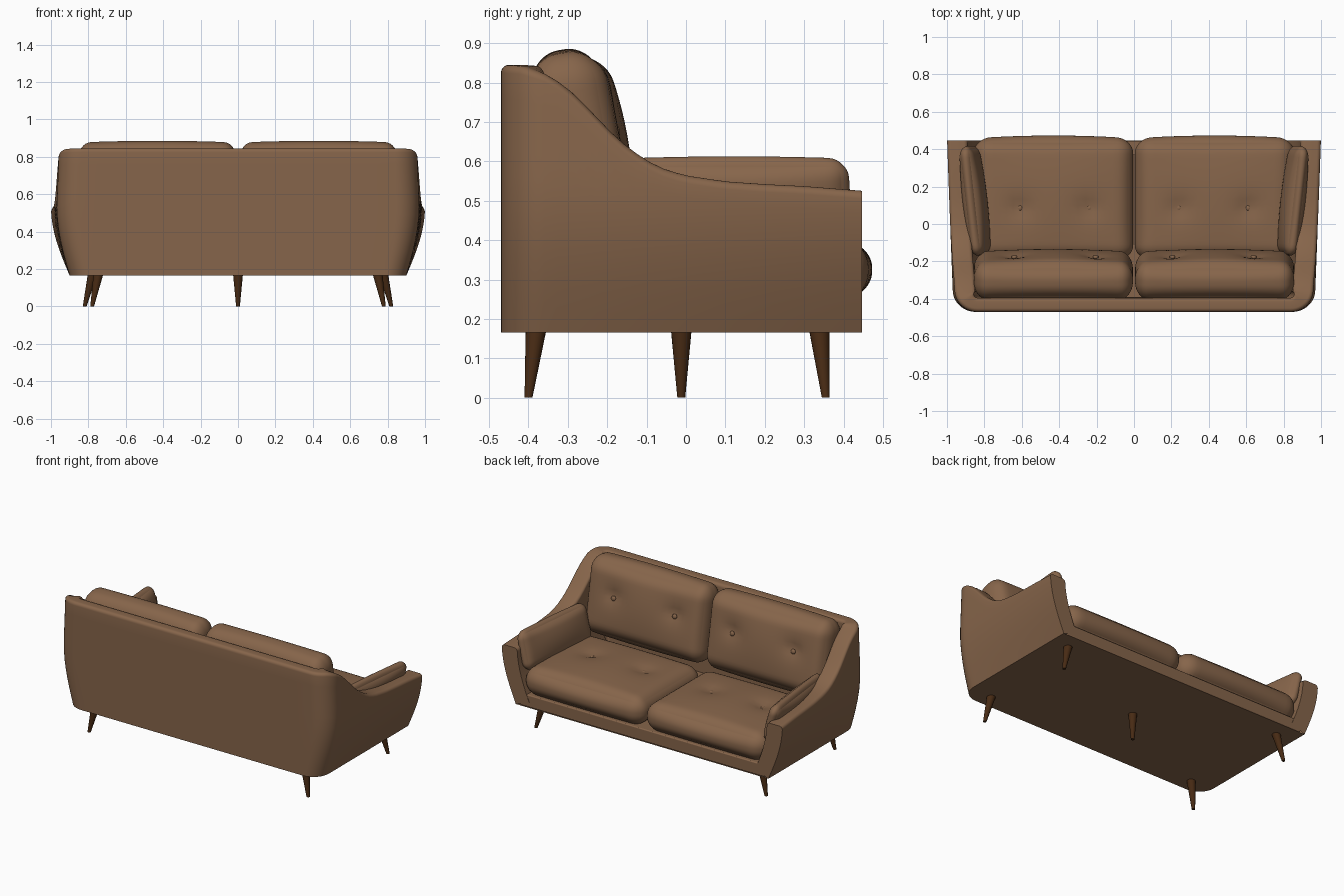
import bpy, bmesh, math
from mathutils import Matrix, Vector

if "Cube" in bpy.data.objects:
    bpy.data.objects.remove(bpy.data.objects["Cube"])


def material(name, rgb):
    m = bpy.data.materials.new(name)
    m.use_nodes = True
    m.diffuse_color = (*rgb, 1)
    m.node_tree.nodes["Principled BSDF"].inputs["Base Color"].default_value = (*rgb, 1)
    return m


LEATHER = material("brown_leather", (0.24, 0.13, 0.069))
WOOD = material("dark_wood", (0.065, 0.024, 0.007))


def finish(bm, name, mat, mirror=False, bevel=0):
    bmesh.ops.recalc_face_normals(bm, faces=bm.faces)
    mesh = bpy.data.meshes.new(name)
    bm.to_mesh(mesh)
    bm.free()
    mesh.materials.append(mat)
    obj = bpy.data.objects.new(name, mesh)
    bpy.context.collection.objects.link(obj)
    bpy.ops.object.select_all(action="DESELECT")
    obj.select_set(True)
    bpy.context.view_layer.objects.active = obj
    bpy.ops.object.shade_smooth_by_angle(angle=math.radians(40))
    if bevel:
        b = obj.modifiers.new("soft_edges", "BEVEL")
        b.width, b.segments, b.angle_limit = bevel, 3, math.radians(50)
    if mirror:
        m = obj.modifiers.new("other_side", "MIRROR")
        m.use_mirror_merge = False
    return obj


# Shell: a wall swept around the back and both arms
BASE, FRONT, BACK, HALF, RADIUS = 0.165, 0.447, -0.47, 0.9, 0.11
RIM = [(-0.47, 0.845), (-0.42, 0.842), (-0.35, 0.82), (-0.3, 0.785), (-0.25, 0.737),
       (-0.2, 0.683), (-0.15, 0.637), (-0.1, 0.602), (-0.05, 0.578), (0, 0.564),
       (0.1, 0.549), (0.2, 0.542), (0.3, 0.537), (0.45, 0.525)]


def rim_height(y):
    for (y0, z0), (y1, z1) in zip(RIM, RIM[1:]):
        if y <= y1:
            return z0 + (z1 - z0) * (max(y, y0) - y0) / (y1 - y0)
    return RIM[-1][1]


def half_width(y, z):
    t = min(1, (z - BASE) / 0.37)
    flare = 0.065 + 0.035 * (y - BACK) / (FRONT - BACK)
    return HALF + flare * math.sin(t * math.pi / 2) - 0.04 * max(0, z - 0.54)


def half_plan():
    """Plan points with outward normals, front of the arm to the middle of the back."""
    y_turn, pts = BACK + RADIUS, []
    for i in range(24):
        pts.append((HALF, FRONT + (y_turn - FRONT) * i / 24, 1, 0))
    for i in range(11):
        a = math.pi / 2 * i / 10
        c, s = math.cos(a), math.sin(a)
        pts.append((HALF - RADIUS + RADIUS * c, y_turn - RADIUS * s, c, -s))
    for i in range(1, 9):
        pts.append(((HALF - RADIUS) * (1 - i / 8), BACK, 0, -1))
    return pts


def wall_column(px, py, nx, ny):
    top = rim_height(py)
    thick = 0.11 * nx * nx + 0.075 * ny * ny
    r = 0.02
    prof = [(0, BASE + (top - r - BASE) * i / 10) for i in range(10)]
    arc = [math.pi / 2 * i / 5 for i in range(6)]
    prof += [(r - r * math.cos(a), top - r + r * math.sin(a)) for a in arc]
    prof += [(thick - r + r * math.sin(a), top - r + r * math.cos(a)) for a in arc]
    prof += [(thick, top - r + (0.2 - top + r) * i / 8) for i in range(1, 9)]
    return [(px * half_width(py, z) / HALF - nx * o, py - ny * o, z) for o, z in prof]


bm = bmesh.new()
half = half_plan()
plan = half + [(-x, y, -nx, ny) for x, y, nx, ny in reversed(half[:-1])]
cols = [[bm.verts.new(p) for p in wall_column(*c)] for c in plan]
for a, b in zip(cols, cols[1:]):
    for i in range(len(a) - 1):
        bm.faces.new((a[i], a[i + 1], b[i + 1], b[i]))
bm.faces.new([c[0] for c in cols])
for end in (cols[0], cols[-1]):
    bm.faces.new(end)
finish(bm, "shell", LEATHER, bevel=0.01)

# Seat deck with the front rail
bm = bmesh.new()
bmesh.ops.create_cube(bm, size=1)
for v in bm.verts:
    v.co = (v.co.x * 1.74, 0.025 + v.co.y * 0.84, 0.206 + v.co.z * 0.078)
finish(bm, "front_rail", LEATHER, bevel=0.006)


# Cushions: rounded boxes, puffed out, with tufted dimples
def cushion(name, size, radii, puff, place, dimples=(), depth=0.035):
    bm = bmesh.new()
    bmesh.ops.create_cube(bm, size=2)
    bmesh.ops.subdivide_edges(bm, edges=bm.edges[:], cuts=29, use_grid_fill=True)
    for v in bm.verts:
        p = [math.sin(c * math.pi / 2) for c in v.co]
        inner = [max(-(s - r), min(s - r, c * s)) for c, s, r in zip(p, size, radii)]
        d = Vector([(c * s - i) / r for c, s, i, r in zip(p, size, inner, radii)]).normalized()
        q = [i + k * r for i, k, r in zip(inner, d, radii)]
        for i in range(3):
            j, k = (i + 1) % 3, (i + 2) % 3
            q[i] += puff[i] * d[i] * (1 - p[j] ** 2) * (1 - p[k] ** 2)
        if d.z > 0:
            for x, y in dimples:
                dist = math.hypot(q[0] - x, q[1] - y)
                q[2] -= depth * d.z * math.exp(-dist / 0.05)
        v.co = q
    bm.transform(place)
    finish(bm, name, LEATHER, mirror=True)


def buttons(name, points, normal):
    bm = bmesh.new()
    turn = Vector((0, 0, 1)).rotation_difference(Vector(normal)).to_matrix().to_4x4()
    for p in points:
        m = Matrix.Translation(p) @ turn @ Matrix.Diagonal((1, 1, 0.6, 1))
        bmesh.ops.create_uvsphere(bm, u_segments=14, v_segments=8, radius=0.016, matrix=m)
    finish(bm, name, LEATHER, mirror=True)


cushion("seat_cushions", (0.427, 0.325, 0.09), (0.09, 0.08, 0.085), (0, 0.015, 0.025),
        Matrix.Translation((0.431, 0.133, 0.325)),
        [(-0.19, -0.048), (0.18, -0.048)])
buttons("seat_buttons", [(0.24, 0.085, 0.406), (0.61, 0.085, 0.406)], (0, 0, 1))

LEAN = 0.17
cushion("back_cushions", (0.425, 0.24, 0.1), (0.07, 0.09, 0.09), (0, 0.01, 0.03),
        Matrix.Translation((0.431, -0.275, 0.637)) @ Matrix.Rotation(LEAN - math.pi / 2, 4, "X"),
        [(-0.225, -0.04), (0.21, -0.04)])
buttons("back_buttons", [(0.205, -0.177, 0.676), (0.64, -0.177, 0.676)],
        (0, math.cos(LEAN), math.sin(LEAN)))

cushion("arm_pillows", (0.12, 0.29, 0.034), (0.05, 0.05, 0.033), (0.006, 0.004, 0.026),
        Matrix.Translation((0.85, 0.125, 0.49)) @ Matrix.Rotation(-0.11, 4, "Z")
        @ Matrix.Rotation(0.25 - math.pi / 2, 4, "Y"))


# Legs: tapered and splayed
def leg(name, tip, top, mirror):
    bm = bmesh.new()
    bmesh.ops.create_cone(bm, cap_ends=True, segments=20, radius1=0.01, radius2=0.027, depth=1)
    for v in bm.verts:
        x, y = top if v.co.z > 0 else tip
        v.co = (v.co.x + x, v.co.y + y, 0.18 * (v.co.z + 0.5))
    finish(bm, name, WOOD, mirror=mirror)


leg("front_legs", (0.82, 0.355), (0.775, 0.338), True)
leg("rear_legs", (0.78, -0.4), (0.745, -0.38), True)
leg("middle_leg", (0, -0.012), (0, -0.012), False)
